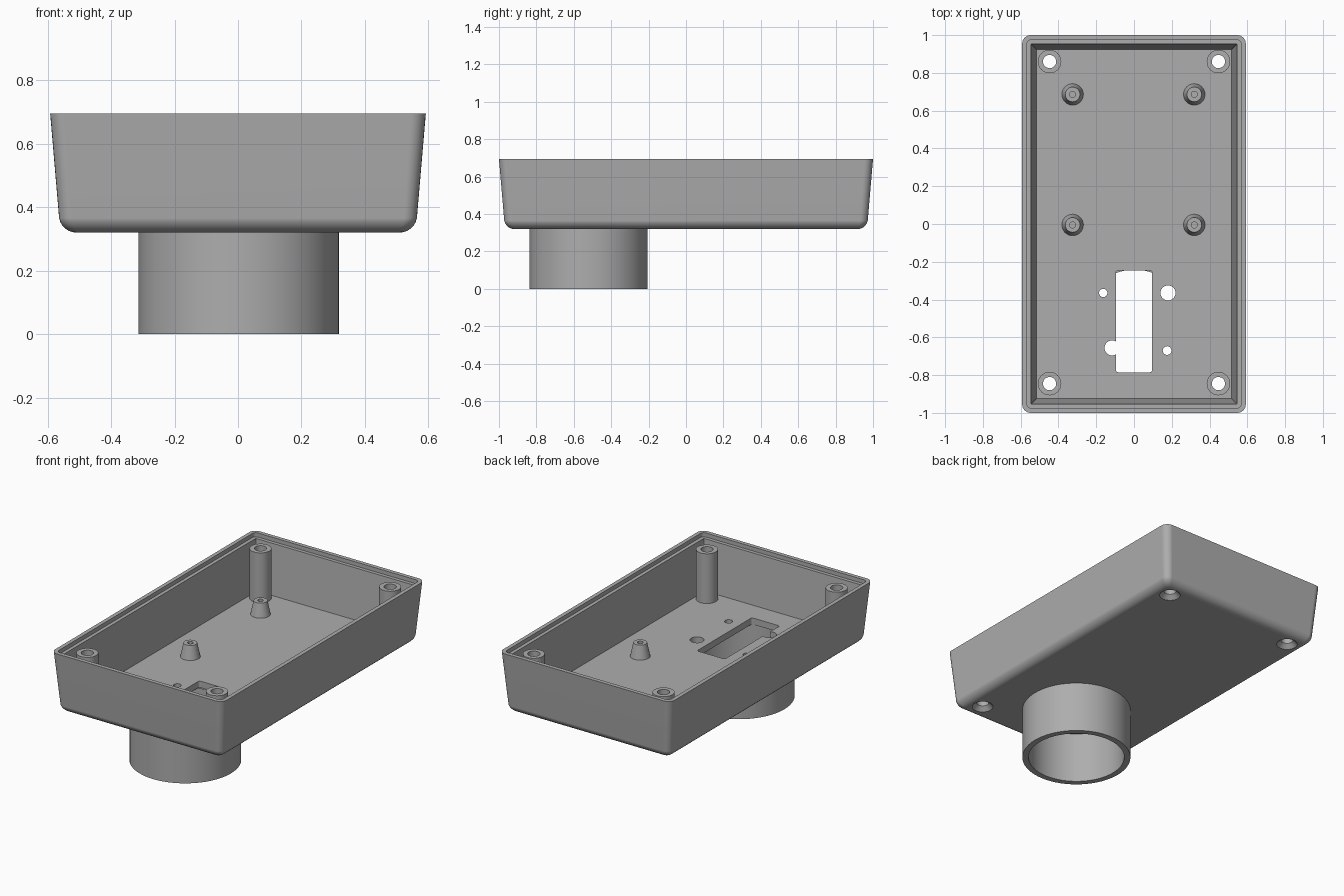
import bpy, bmesh
from math import sin, cos, pi, radians

cube = bpy.data.objects.get("Cube")
if cube:
    bpy.data.objects.remove(cube, do_unlink=True)

grey = bpy.data.materials.new("plain grey")
grey.use_nodes = True
grey.diffuse_color = (0.42, 0.42, 0.42, 1)
grey.node_tree.nodes["Principled BSDF"].inputs["Base Color"].default_value = (0.42, 0.42, 0.42, 1)

TOP, LEDGE, FLOOR, BASE = 0.695, 0.67, 0.36, 0.32
HX, HY = 0.592, 1.0


def make_object(name, bm):
    bmesh.ops.recalc_face_normals(bm, faces=bm.faces)
    mesh = bpy.data.meshes.new(name)
    bm.to_mesh(mesh)
    bm.free()
    mesh.materials.append(grey)
    ob = bpy.data.objects.new(name, mesh)
    bpy.context.collection.objects.link(ob)
    return ob


def activate(ob):
    bpy.ops.object.select_all(action='DESELECT')
    ob.select_set(True)
    bpy.context.view_layer.objects.active = ob


def smooth(ob):
    activate(ob)
    bpy.ops.object.shade_smooth_by_angle(angle=radians(30))


def loft(name, rings, cap=True, closed=False):
    """Skin a list of equal-length point rings."""
    bm = bmesh.new()
    loops = [[bm.verts.new(p) for p in ring] for ring in rings]
    pairs = list(zip(loops, loops[1:]))
    if closed:
        pairs.append((loops[-1], loops[0]))
    for a, b in pairs:
        for i in range(len(a)):
            j = (i + 1) % len(a)
            bm.faces.new((a[i], a[j], b[j], b[i]))
    if cap:
        bm.faces.new(loops[0])
        bm.faces.new(loops[-1])
    return make_object(name, bm)


def rounded_rect(hx, hy, r, z, x=0, y=0, n=6):
    pts = []
    for q, (sx, sy) in enumerate(((1, 1), (-1, 1), (-1, -1), (1, -1))):
        for k in range(n + 1):
            a = (q + k / n) * pi / 2
            pts.append((x + sx * (hx - r) + r * cos(a), y + sy * (hy - r) + r * sin(a), z))
    return pts


def circle(r, z, x, y, n):
    return [(x + r * cos(2 * pi * i / n), y + r * sin(2 * pi * i / n), z) for i in range(n)]


def lathe(name, profile, x, y, n=32, cap=True):
    return loft(name, [circle(r, z, x, y, n) for r, z in profile], cap)


# Tapered tray: filleted underside, drafted walls, stepped rim, inner floor
draft, fillet = 0.085, 0.05
rings = []
for k in range(7):
    a = k / 6 * radians(85)
    z = BASE + fillet * (1 - cos(a))
    inset = draft * (TOP - z) + fillet * (1 - sin(a))
    rings.append(rounded_rect(HX - inset, HY - inset, max(0.055 - 0.5 * inset, 0.012), z))
for inset, r, z in ((0, 0.045, TOP), (0.025, 0.022, TOP), (0.025, 0.022, LEDGE),
                    (0.047, 0.003, LEDGE), (0.075, 0.003, FLOOR)):
    rings.append(rounded_rect(HX - inset, HY - inset, r, z))
tray = loft("tray", rings)

# Openings: window, four small holes, four countersunk screw holes
screws = [(sx * 0.447, y) for sx in (-1, 1) for y in (0.86, -0.845)]
cutters = [loft("window_cutter", [rounded_rect(0.096, 0.27, 0.012, z, 0, -0.515)
                                  for z in (0.25, 0.45)])]
for x, y, r in ((-0.163, -0.365, 0.022), (0.18, -0.365, 0.04),
                (-0.116, -0.656, 0.04), (0.175, -0.67, 0.023)):
    cutters.append(lathe("hole_cutter", ((r, 0.25), (r, 0.45)), x, y, 24))
for x, y in screws:
    cutters.append(lathe("screw_cutter", ((0.071, 0.31), (0.035, 0.346), (0.035, 0.45)), x, y))
for c in cutters:
    c.hide_render = True
    activate(tray)
    mod = tray.modifiers.new("cut", 'BOOLEAN')
    mod.operation, mod.solver, mod.object = 'DIFFERENCE', 'EXACT', c
    bpy.ops.object.modifier_apply(modifier=mod.name)
    bpy.data.objects.remove(c, do_unlink=True)
smooth(tray)
tray.modifiers.new("even shading", 'WEIGHTED_NORMAL').keep_sharp = True

# Hollow screw pillars in the corners
for x, y in screws:
    smooth(lathe("screw_pillar", ((0.062, FLOOR), (0.062, LEDGE), (0.035, LEDGE),
                                  (0.035, FLOOR)), x, y, cap=False))

# Conical board standoffs with blind pilot holes
for x in (-0.325, 0.319):
    for y in (0.686, -0.005):
        smooth(lathe("standoff", ((0.057, FLOOR), (0.039, 0.445), (0.016, 0.445),
                                  (0.016, 0.38)), x, y))

# Open round collar under the tray
smooth(lathe("collar", ((0.316, BASE), (0.316, 0), (0.28, 0), (0.28, BASE)),
             0.002, -0.522, 64, cap=False))
